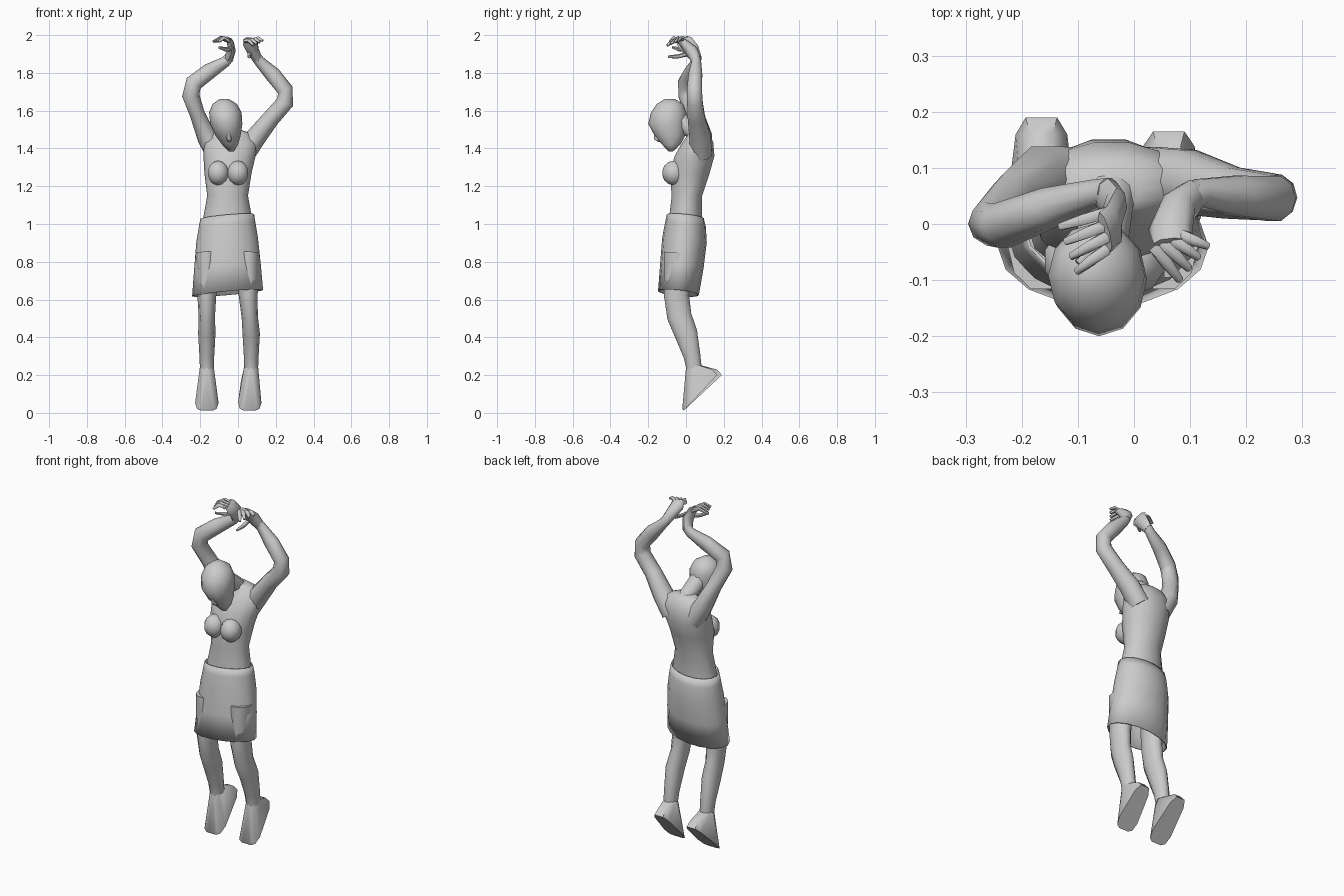
import bpy, bmesh, math
from mathutils import Vector

cube = bpy.data.objects.get("Cube")
if cube:
    bpy.data.objects.remove(cube)

grey = bpy.data.materials.new("plain grey")
grey.use_nodes = True
colour = (0.6, 0.6, 0.6, 1)
grey.diffuse_color = colour
grey.node_tree.nodes["Principled BSDF"].inputs["Base Color"].default_value = colour


def finish(name, bm, angle=60):
    """Turn a bmesh into a smooth shaded object."""
    bmesh.ops.recalc_face_normals(bm, faces=bm.faces)
    mesh = bpy.data.meshes.new(name)
    bm.to_mesh(mesh)
    bm.free()
    mesh.materials.append(grey)
    obj = bpy.data.objects.new(name, mesh)
    bpy.context.collection.objects.link(obj)
    bpy.ops.object.select_all(action="DESELECT")
    obj.select_set(True)
    bpy.context.view_layer.objects.active = obj
    bpy.ops.object.shade_smooth_by_angle(angle=math.radians(angle))
    return obj


def loft(name, rings, sides=10, flat=False, caps=True, lean=(0, 0)):
    """Skin elliptical rings (x, y, z, half width, half depth) along a path."""
    bm = bmesh.new()
    centres = [Vector(r[:3]) for r in rings]
    loops = []
    for i, ring in enumerate(rings):
        before, after = centres[max(i - 1, 0)], centres[min(i + 1, len(rings) - 1)]
        along = Vector((0, 0, 1)) if flat else (after - before).normalized()
        guide = Vector((1, 0, 0)) if abs(along.y) > 0.8 else Vector((0, 1, 0))
        u = guide.cross(along).normalized()
        v = along.cross(u)
        loop = []
        for k in range(sides):
            a = math.tau * k / sides
            p = centres[i] + u * ring[3] * math.cos(a) + v * ring[4] * math.sin(a)
            p.z += lean[0] * p.x + lean[1] * p.y
            loop.append(bm.verts.new(p))
        loops.append(loop)
    for low, high in zip(loops, loops[1:]):
        for k in range(sides):
            n = (k + 1) % sides
            bm.faces.new((low[k], low[n], high[n], high[k]))
    if caps:
        bm.faces.new(loops[0])
        bm.faces.new(loops[-1])
    return finish(name, bm)


def ball(name, centre, size):
    bm = bmesh.new()
    bmesh.ops.create_uvsphere(bm, u_segments=10, v_segments=7, radius=1)
    bmesh.ops.scale(bm, vec=size, verts=bm.verts)
    bmesh.ops.translate(bm, vec=centre, verts=bm.verts)
    finish(name, bm)


# Torso, bust and neck
loft("torso", [
    (-.055, -.005, 1.0, .135, .09), (-.055, .005, 1.15, .108, .083),
    (-.053, .02, 1.27, .125, .108), (-.045, .045, 1.36, .138, .108),
    (-.04, .062, 1.43, .145, .085), (-.037, .07, 1.48, .105, .055),
    (-.04, .06, 1.5, .05, .04)], sides=14, flat=True)
for side, x in (("right", -.105), ("left", .0)):
    ball(side + "_breast", (x, -.065, 1.27), (.058, .062, .065))
loft("neck", [(-.04, .09, 1.42, .06, .05), (-.045, .04, 1.49, .045, .045),
              (-.06, -.04, 1.55, .05, .05)])

# Head bowed forward, with a small nose
loft("head", [
    (-.035, -.08, 1.385, .015, .012), (-.042, -.078, 1.42, .042, .048),
    (-.052, -.085, 1.465, .065, .08), (-.062, -.098, 1.53, .085, .102),
    (-.067, -.092, 1.59, .086, .094), (-.07, -.085, 1.635, .065, .07),
    (-.073, -.085, 1.663, .022, .025)], sides=12, flat=True)
loft("nose", [(-.053, -.16, 1.5, .008, .008), (-.047, -.155, 1.45, .014, .018),
              (-.045, -.14, 1.435, .008, .01)], sides=6, flat=True)

# Skirt, open at the hem
skirt = loft("skirt", [
    (-.055, -.04, .635, .188, .108), (-.056, -.022, .78, .176, .115),
    (-.058, -.008, .92, .163, .118), (-.058, -.003, 1.0, .15, .108),
    (-.057, -.004, 1.045, .142, .098)],
    sides=16, flat=True, caps=False, lean=(.09, -.1))
thickness = skirt.modifiers.new("cloth", "SOLIDIFY")
thickness.thickness = 0.006

# Legs with pointed feet on flat boat-shaped soles
for side, x, heel in (("right", -.165, .19), ("left", .062, .165)):
    drift = .008 if side == "left" else 0
    loft(side + "_leg", [
        (x - drift, -.04, .85, .06, .08), (x - drift, -.05, .62, .05, .07),
        (x, -.035, .51, .043, .068), (x + drift, .0, .42, .046, .064),
        (x + drift, .032, .3, .039, .047), (x + drift, .045, .22, .036, .042),
        (x + drift, .045, .17, .035, .04)])
    bm = bmesh.new()
    top, bottom = Vector((x, heel, .2)), Vector((x, -.012, .012))
    upward = Vector((0, -.66, .75))
    profile = ((0, .028, .04), (.15, .046, .05), (.5, .05, .04),
               (.78, .062, .022), (.95, .052, .018), (1, .03, .012))
    for t, width, height in profile:
        for sign in (-1, 1):
            edge = top.lerp(bottom, t) + Vector((sign * width, 0, 0))
            bm.verts.new(edge)
            bm.verts.new(edge + upward * height - Vector((sign * width * .25, 0, 0)))
    for k in range(8):
        a = math.tau * k / 8
        bm.verts.new((x + drift + .036 * math.cos(a), .043 + .042 * math.sin(a), .25))
    hull = bmesh.ops.convex_hull(bm, input=bm.verts)
    loose = {g for g in hull["geom_interior"] if isinstance(g, bmesh.types.BMVert)}
    bmesh.ops.delete(bm, geom=list(loose), context="VERTS")
    finish(side + "_foot", bm, 40)

# Raised arms, bent at the elbows
loft("right_arm", [
    (-.11, .08, 1.37, .06, .06), (-.165, .08, 1.46, .052, .062),
    (-.215, .045, 1.58, .04, .05), (-.25, .0, 1.68, .046, .042),
    (-.235, -.003, 1.745, .046, .042), (-.15, .03, 1.81, .042, .037),
    (-.065, .055, 1.86, .028, .026), (-.045, .055, 1.885, .026, .028)])
loft("left_arm", [
    (.03, .08, 1.37, .06, .06), (.095, .075, 1.46, .054, .06),
    (.175, .055, 1.56, .046, .048), (.25, .047, 1.645, .046, .043),
    (.25, .045, 1.71, .042, .042), (.185, .05, 1.79, .042, .038),
    (.115, .055, 1.86, .029, .026), (.095, .045, 1.885, .027, .028)])

# Palms
loft("right_palm", [(-.052, .058, 1.87, .026, .028), (-.034, .03, 1.92, .022, .042),
                    (-.04, -.005, 1.96, .018, .046), (-.052, -.015, 1.978, .01, .04)], sides=8)
loft("left_palm", [(.105, .053, 1.87, .026, .028), (.08, .03, 1.915, .032, .036),
                   (.065, -.01, 1.955, .04, .026), (.07, -.035, 1.975, .036, .016)], sides=8)


def finger(name, root, tip, arch):
    """Taper from the knuckle over a raised joint to the tip."""
    root, tip = Vector(root), Vector(tip)
    joint = root.lerp(tip, .5) + Vector((0, 0, arch))
    path = ((root, .012), (joint, .011), (tip, .007))
    loft(name, [(*p, r, r) for p, r in path], sides=6)


# Fingers fan out from each palm, thumbs hang below
for i in range(4):
    s = i / 3
    finger(f"right_finger_{i + 1}", (-.05, .02 - .065 * s, 1.97),
           (-.132 + .03 * s, -.005 - .08 * s, 1.965), .018)
    finger(f"left_finger_{i + 1}", (.085 - .05 * s, -.02 - .02 * s, 1.97),
           (.132 - .05 * s, -.04 - .06 * s, 1.97 - .025 * s), .012)
finger("right_thumb", (-.035, -.005, 1.925), (-.1, -.07, 1.935), -.005)
finger("left_thumb", (.06, .01, 1.9), (.06, -.095, 1.885), -.005)
